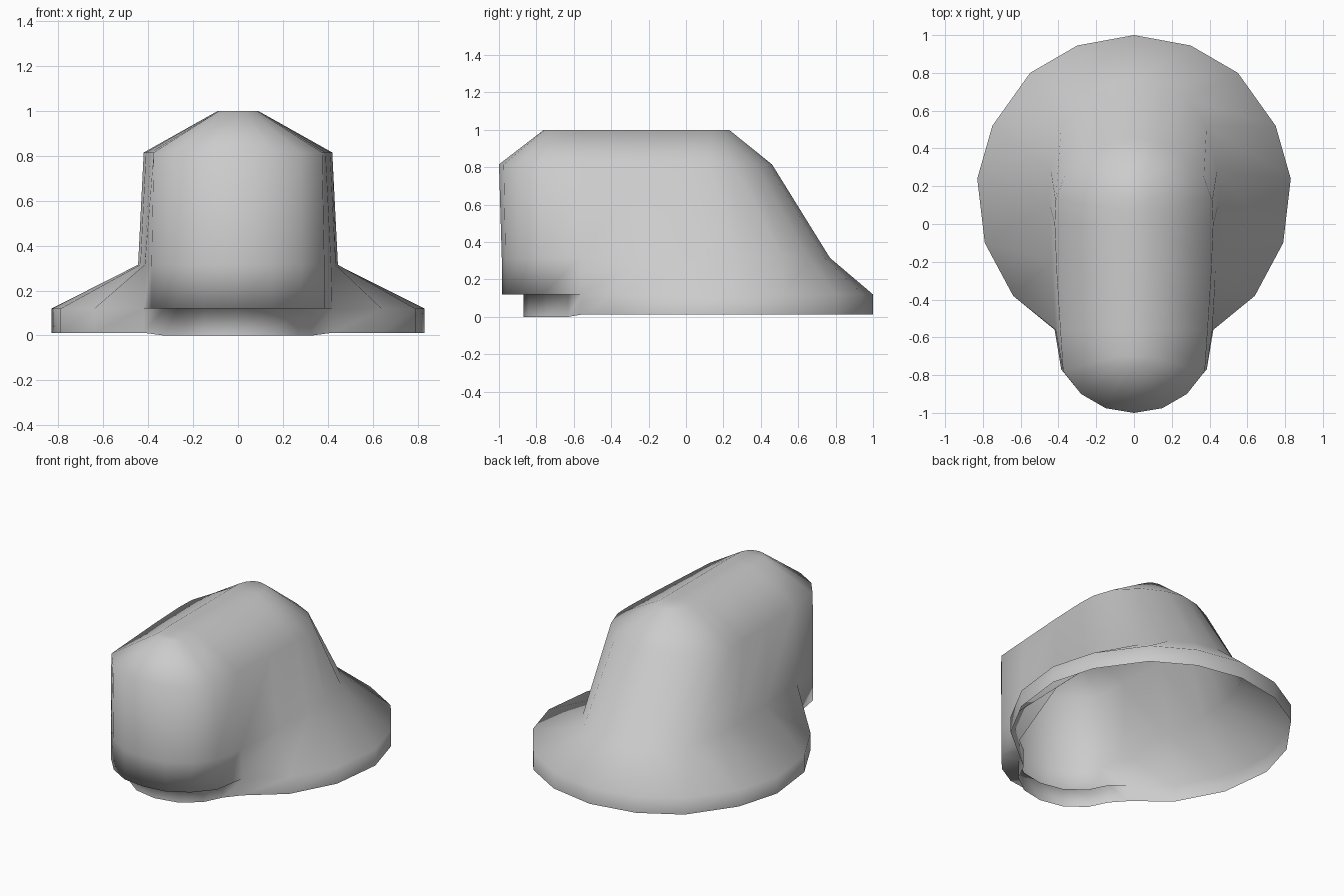
import bpy
import bmesh

cube = bpy.data.objects.get("Cube")
if cube:
    bpy.data.objects.remove(cube, do_unlink=True)

grey = bpy.data.materials.new("plain grey")
grey.use_nodes = True
grey.diffuse_color = (0.6, 0.6, 0.6, 1)
grey.node_tree.nodes["Principled BSDF"].inputs["Base Color"].default_value = (0.6, 0.6, 0.6, 1)

# Half outlines from the back centre round the +x side to the front centre
brim = [(0, 1), (.3, .945), (.55, .8), (.75, .52), (.83, .24), (.79, -.1), (.64, -.38), (.42, -.56)]
foot = [(.33, -.63), (.27, -.75), (.15, -.84), (0, -.87)]
nose = [(.385, -.77), (.28, -.89), (.15, -.965), (0, -.985)]
neck = [(0, .77), (.15, .74), (.28, .66), (.385, .52), (.44, .28), (.445, .1), (.435, -.2), (.415, -.56)]
shoulder = [(0, .46), (.12, .435), (.25, .37), (.37, .25), (.415, .12), (.42, 0), (.41, -.25), (.39, -.56)]
brow = [(.375, -.78), (.28, -.9), (.15, -.975), (0, -1)]
ridge = [(0, .23), (.04, .22), (.07, .19), (.09, .14), (.09, .08), (.09, 0), (.09, -.25), (.09, -.56),
         (.085, -.7), (.06, -.74), (.03, -.755), (0, -.76)]


def add_ring(bm, half, z_back, z_front=None):
    """Mirror a half outline into a closed ring of vertices."""
    z_front = z_back if z_front is None else z_front
    loop = half + [(-x, y) for x, y in half[-2:0:-1]]
    return [bm.verts.new((x, y, z_front if y < -.6 else z_back)) for x, y in loop]


# Hollow hood: rim, ledge under the nose, flare, walls and roof slopes
bm = bmesh.new()
rings = [
    add_ring(bm, brim + foot, .012, 0),
    add_ring(bm, brim + foot, .12),
    add_ring(bm, brim + nose, .12),
    add_ring(bm, neck + nose, .315),
    add_ring(bm, shoulder + brow, .815),
    add_ring(bm, ridge, 1),
]
for low, high in zip(rings, rings[1:]):
    for i in range(len(low)):
        j = (i + 1) % len(low)
        bm.faces.new((low[j], low[i], high[i], high[j]))

# Flat roof strip joining the two sides of the ridge
top = rings[-1]
n = len(top)
bm.faces.new((top[0], top[1], top[n - 1]))
for i in range(1, n // 2 - 1):
    bm.faces.new((top[i], top[i + 1], top[n - i - 1], top[n - i]))
bm.faces.new((top[n // 2 - 1], top[n // 2], top[n // 2 + 1]))

bmesh.ops.remove_doubles(bm, verts=bm.verts, dist=.0005)
bmesh.ops.recalc_face_normals(bm, faces=bm.faces)
for face in bm.faces:
    face.smooth = True

mesh = bpy.data.meshes.new("hollow_hood")
bm.to_mesh(mesh)
bm.free()
mesh.materials.append(grey)
hood = bpy.data.objects.new("hollow_hood", mesh)
bpy.context.collection.objects.link(hood)
